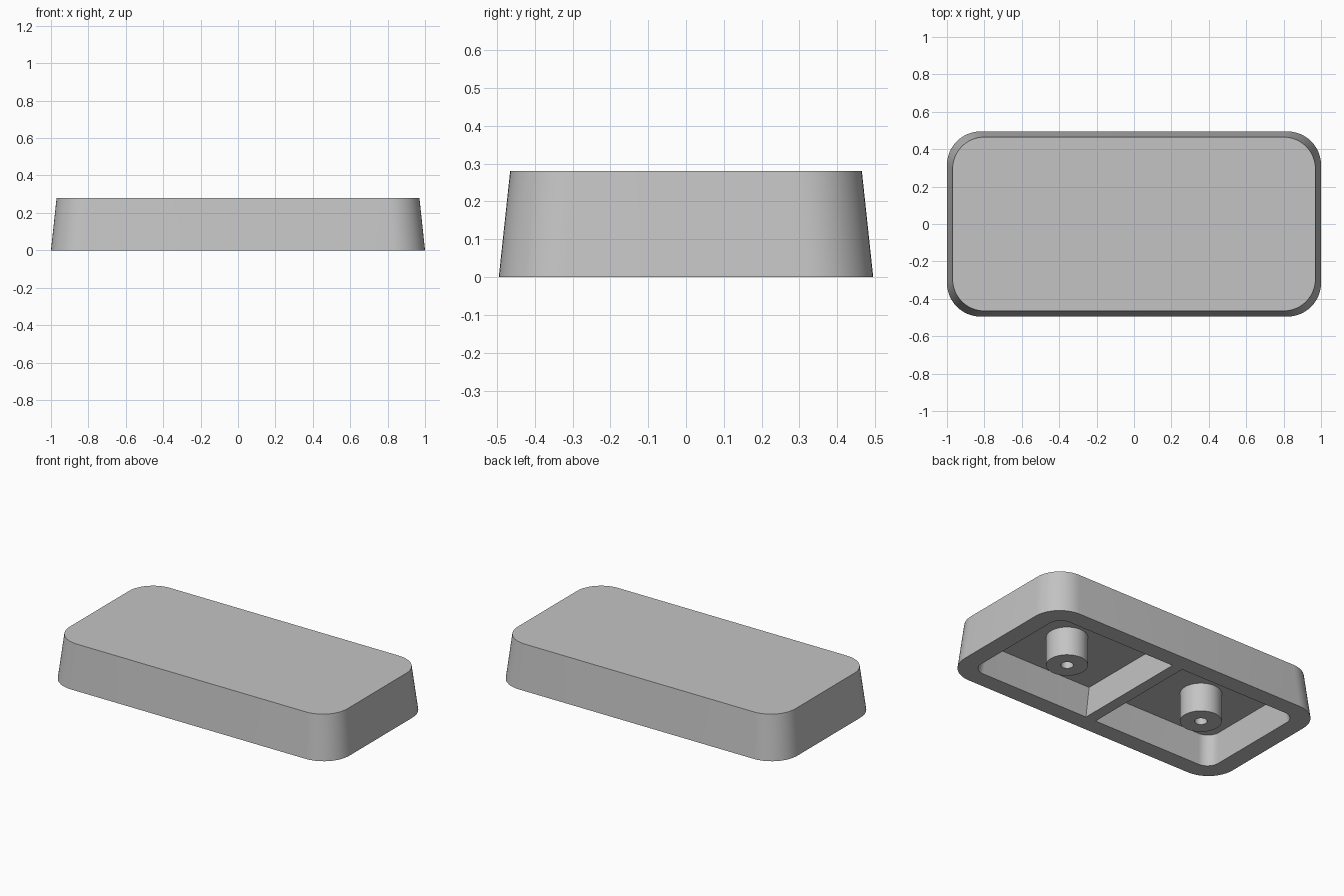
import bpy, bmesh, math

if "Cube" in bpy.data.objects:
    bpy.data.objects.remove(bpy.data.objects["Cube"])

HEIGHT, FLOOR = 0.28, 0.183      # overall height, pocket ceiling height

grey = bpy.data.materials.new("plain grey")
grey.diffuse_color = (0.55, 0.55, 0.55, 1)
grey.use_nodes = True
grey.node_tree.nodes["Principled BSDF"].inputs["Base Color"].default_value = grey.diffuse_color


def rounded_rect(x0, x1, y0, y1, radii, z, steps=12):
    """Counter-clockwise outline; radii start at the +x +y corner."""
    pts = []
    corners = ((x1, y1, -1, -1), (x0, y1, 1, -1), (x0, y0, 1, 1), (x1, y0, -1, 1))
    for i, ((x, y, sx, sy), r) in enumerate(zip(corners, radii)):
        if r == 0:
            pts.append((x, y, z))
            continue
        for k in range(steps + 1):
            a = math.pi / 2 * (i + k / steps)
            pts.append((x + sx * r + r * math.cos(a), y + sy * r + r * math.sin(a), z))
    return pts


def circle(cx, r, z, n=48):
    return [(cx + r * math.cos(2 * math.pi * i / n), r * math.sin(2 * math.pi * i / n), z)
            for i in range(n)]


def loft(name, loops):
    """Closed solid through equal-length loops, capped at both ends."""
    bm = bmesh.new()
    rings = [[bm.verts.new(p) for p in loop] for loop in loops]
    for a, b in zip(rings, rings[1:]):
        for i in range(len(a)):
            j = (i + 1) % len(a)
            bm.faces.new((a[i], a[j], b[j], b[i]))
    bm.faces.new(rings[0][::-1])
    bm.faces.new(rings[-1])
    bmesh.ops.recalc_face_normals(bm, faces=bm.faces)
    mesh = bpy.data.meshes.new(name)
    bm.to_mesh(mesh)
    bm.free()
    mesh.materials.append(grey)
    obj = bpy.data.objects.new(name, mesh)
    bpy.context.collection.objects.link(obj)
    return obj


def smooth(obj):
    obj.data.shade_smooth()
    obj.data.set_sharp_from_angle(angle=math.radians(30))


# Tapered outer shell
shell = loft("shell", [
    rounded_rect(-1, 1, -0.495, 0.495, [0.18] * 4, 0),
    rounded_rect(-0.97, 0.97, -0.465, 0.465, [0.17] * 4, HEIGHT)])

# Two underside pockets, with square corners against the centre divider
cutters = []
for side, label in ((1, "right"), (-1, "left")):
    radii = [0.08, 0, 0, 0.08] if side > 0 else [0, 0.08, 0.08, 0]
    loops = []
    for z in (-0.05, FLOOR):
        far = 0.885 - 0.02 * z / FLOOR
        half = 0.385 - 0.028 * z / FLOOR
        x0, x1 = sorted((side * 0.036, side * far))
        loops.append(rounded_rect(x0, x1, -half, half, radii, z))
    cutter = loft(label + "_pocket_cutter", loops)
    cutter.hide_render = True
    cutters.append(cutter)
    cut = shell.modifiers.new(label + " pocket", 'BOOLEAN')
    cut.operation, cut.solver, cut.object = 'DIFFERENCE', 'EXACT', cutter

# Apply the cuts and drop the cutters
graph = bpy.context.evaluated_depsgraph_get()
hollowed = bpy.data.meshes.new_from_object(shell.evaluated_get(graph))
shell.modifiers.clear()
shell.data = hollowed
for cutter in cutters:
    bpy.data.objects.remove(cutter)
smooth(shell)

# Round posts with a small blind hole in the end
for x, label in ((0.5, "right"), (-0.5, "left")):
    smooth(loft(label + "_post", [
        circle(x, 0.12, FLOOR + 0.01), circle(x, 0.12, 0),
        circle(x, 0.036, 0), circle(x, 0.036, 0.15)]))
